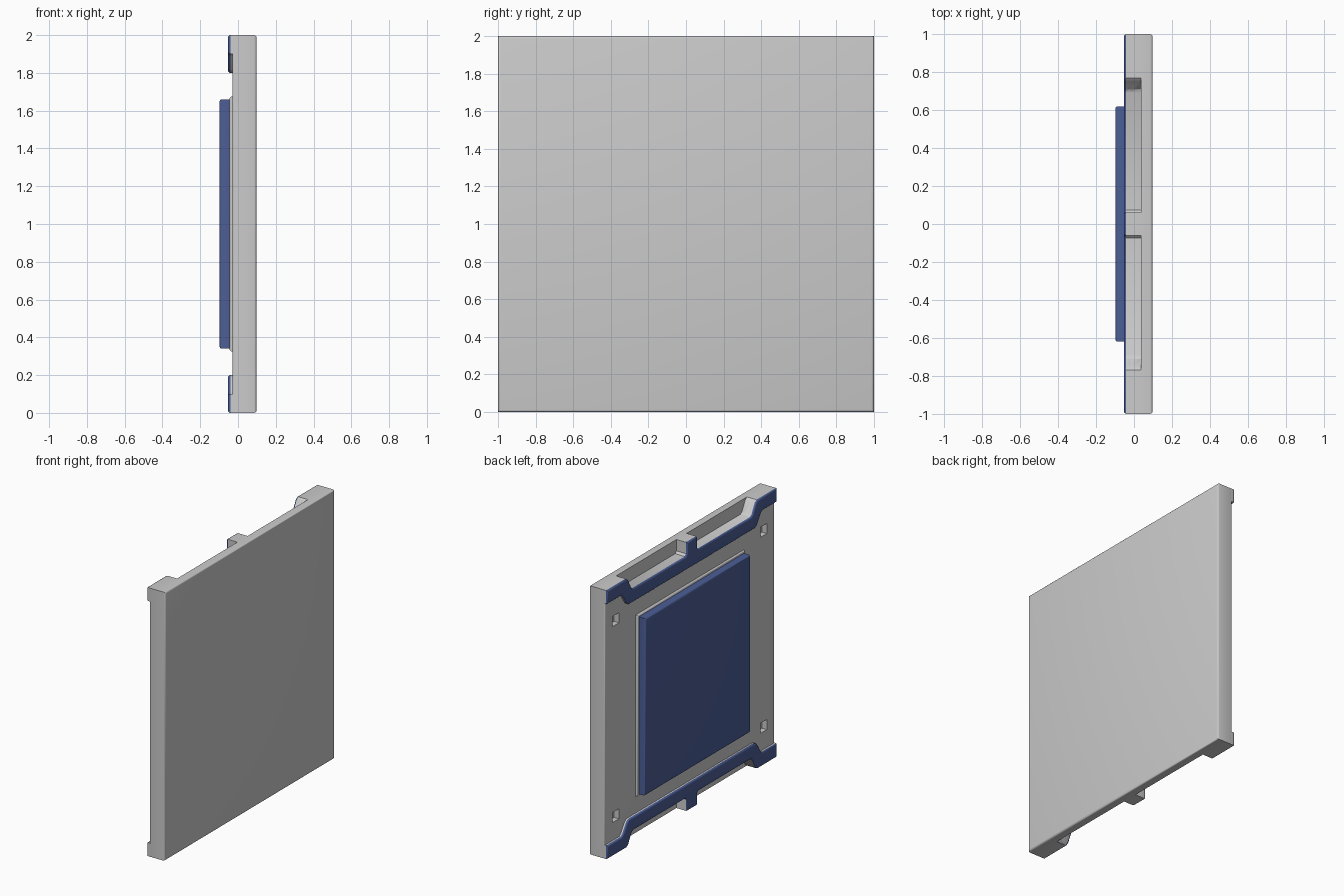
import bpy, bmesh

if "Cube" in bpy.data.objects:
    bpy.data.objects.remove(bpy.data.objects["Cube"])

blue = bpy.data.materials.new("blue_face")
blue.diffuse_color = (0.07, 0.11, 0.30, 1)
blue.use_nodes = True
blue.node_tree.nodes["Principled BSDF"].inputs["Base Color"].default_value = blue.diffuse_color
grey = bpy.data.materials.new("grey_body")
grey.diffuse_color = (0.8, 0.8, 0.8, 1)
grey.use_nodes = True
grey.node_tree.nodes["Principled BSDF"].inputs["Base Color"].default_value = grey.diffuse_color


def prism(name, pts, x_in, x_out, bevel, paint=None):
    """Extrude a (y, z) outline along x and round the rim of the x_out cap."""
    bm = bmesh.new()
    base = bm.faces.new([bm.verts.new((x_in, y, z)) for y, z in pts])
    ext = bmesh.ops.extrude_face_region(bm, geom=[base])["geom"]
    for v in ext:
        if isinstance(v, bmesh.types.BMVert):
            v.co.x = x_out
    # the starting face is kept as the inner cap
    if not any(all(abs(v.co.x - x_in) < 1e-6 for v in f.verts) for f in bm.faces):
        bm.faces.new([v for v in bm.verts if abs(v.co.x - x_in) < 1e-6])
    rim = [e for e in bm.edges if all(abs(v.co.x - x_out) < 1e-6 for v in e.verts)]
    bmesh.ops.bevel(bm, geom=rim, offset=bevel, segments=3, profile=0.5, affect='EDGES')
    bmesh.ops.recalc_face_normals(bm, faces=bm.faces)
    for f in bm.faces:
        if paint == "all" or (paint == "back" and f.normal.x < -0.2):
            f.material_index = 1
    me = bpy.data.meshes.new(name)
    bm.to_mesh(me)
    bm.free()
    me.materials.append(grey)
    me.materials.append(blue)
    ob = bpy.data.objects.new(name, me)
    bpy.context.collection.objects.link(ob)
    bpy.ops.object.select_all(action='DESELECT')
    bpy.context.view_layer.objects.active = ob
    ob.select_set(True)
    bpy.ops.object.shade_smooth_by_angle(angle=0.6)
    return ob


def rect(hy, z0, z1):
    return [(-hy, z0), (hy, z0), (hy, z1), (-hy, z1)]


def mirror_y(half):
    return half + [(-y, z) for y, z in reversed(half)]


def flip_z(pts):
    return [(y, 2 - z) for y, z in reversed(pts)]


# Upper outline with raised end lugs, two shallow pockets and a centre tab
upper = mirror_y([(1, 2), (0.77, 2), (0.75, 1.985), (0.71, 1.91), (0.69, 1.9),
                  (0.075, 1.9), (0.06, 1.915), (0.06, 2)])
under = mirror_y([(1, 1.9), (0.83, 1.9), (0.81, 1.885), (0.765, 1.815), (0.74, 1.8)])
rail = upper + under[::-1]

# Front slab and notched back plate
prism("front_slab", rect(1, 0, 2), 0.037, 0.098, 0.013)
plate = prism("back_plate", upper + flip_z(upper)[::-1][::-1], 0.037, -0.03, 0.012)

# Blue-faced rails along the top and bottom
prism("top_rail", rail, 0.0, -0.053, 0.012, "back")
prism("bottom_rail", flip_z(rail), 0.0, -0.053, 0.012, "back")

# Raised centre panel on a grey skirt
prism("panel_skirt", rect(0.635, 0.325, 1.675), -0.02, -0.045, 0.014)
prism("centre_panel", rect(0.62, 0.34, 1.66), -0.04, -0.098, 0.014, "all")

# Square sockets near the four corners
for y in (-0.87, 0.87):
    for z in (0.27, 1.73):
        bpy.ops.mesh.primitive_cube_add(size=1, location=(-0.03, y, z))
        cutter = bpy.context.object
        cutter.name = "socket_cutter"
        cutter.scale = (0.08, 0.075, 0.075)
        cutter.hide_render = True
        cutter.display_type = 'WIRE'
        mod = plate.modifiers.new("socket", 'BOOLEAN')
        mod.object = cutter
        mod.operation = 'DIFFERENCE'
        mod.solver = 'EXACT'
